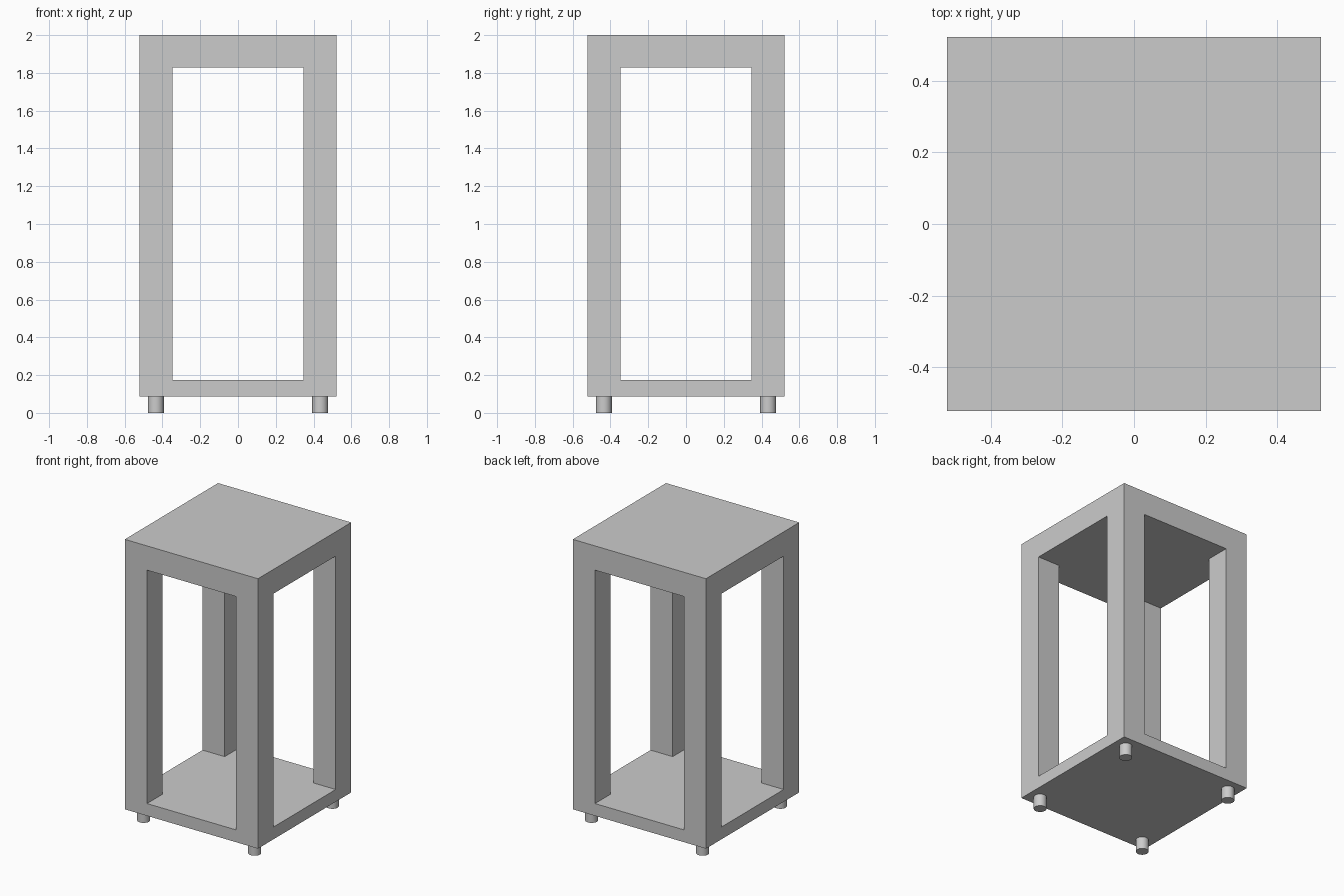
import bpy
import math

cube = bpy.data.objects.get("Cube")
if cube:
    bpy.data.objects.remove(cube, do_unlink=True)

HALF = 0.522          # half width of the frame
INNER = 0.348         # half width of the openings
FOOT_TOP, SHELF_TOP, LID_BOTTOM, TOP = 0.087, 0.174, 1.828, 2.0
FOOT_POS, FOOT_RADIUS = 0.435, 0.042

# Single plain grey material
grey = bpy.data.materials.new("plain grey")
grey.use_nodes = True
colour = (0.6, 0.6, 0.6, 1)
grey.diffuse_color = colour
grey.node_tree.nodes["Principled BSDF"].inputs["Base Color"].default_value = colour


def box(name, half_x, half_y, z0, z1):
    bpy.ops.mesh.primitive_cube_add(size=2, location=(0, 0, (z0 + z1) / 2))
    obj = bpy.context.object
    obj.name = name
    obj.scale = (half_x, half_y, (z1 - z0) / 2)
    bpy.ops.object.transform_apply(location=True, rotation=False, scale=True)
    obj.data.materials.append(grey)
    return obj


# Frame: one block with openings cut through front-back and side-side
frame = box("frame", HALF, HALF, FOOT_TOP, TOP)
for name, hx, hy in (("front_opening", INNER, 1), ("side_opening", 1, INNER)):
    cutter = box(name, hx, hy, SHELF_TOP, LID_BOTTOM)
    cutter.hide_render = True
    bpy.context.view_layer.objects.active = frame
    cut = frame.modifiers.new(name, 'BOOLEAN')
    cut.operation = 'DIFFERENCE'
    cut.solver = 'EXACT'
    cut.object = cutter
    bpy.ops.object.modifier_apply(modifier=cut.name)
    bpy.data.objects.remove(cutter, do_unlink=True)

# Four round feet
for y_name, y in (("front", -FOOT_POS), ("back", FOOT_POS)):
    for x_name, x in (("right", -FOOT_POS), ("left", FOOT_POS)):
        bpy.ops.mesh.primitive_cylinder_add(
            vertices=32, radius=FOOT_RADIUS, depth=FOOT_TOP,
            location=(x, y, FOOT_TOP / 2))
        foot = bpy.context.object
        foot.name = f"{y_name}_{x_name}_foot"
        foot.data.materials.append(grey)
        bpy.ops.object.shade_smooth_by_angle(angle=math.radians(30))
